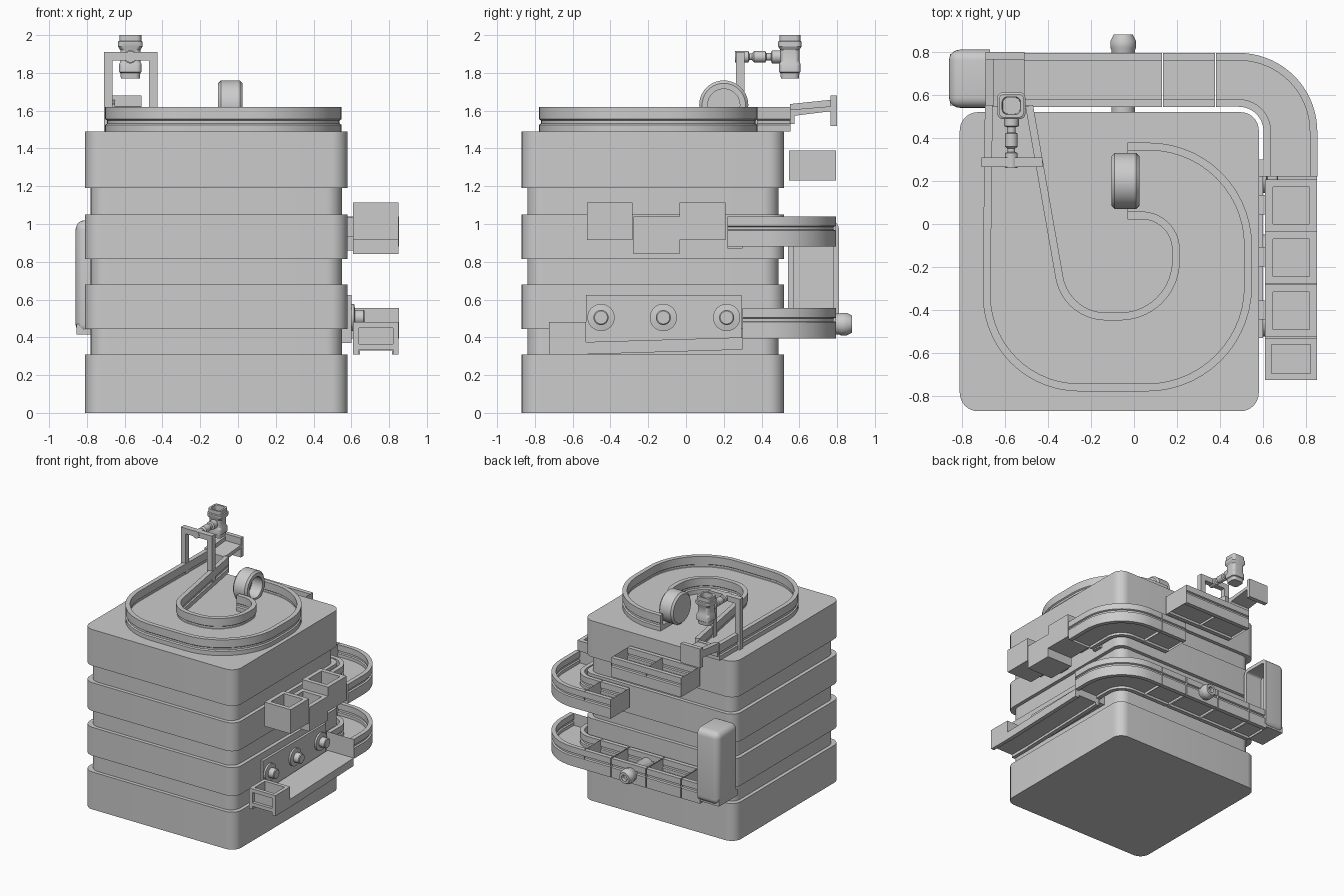
import bpy, bmesh
from math import pi, sin, cos, tan, radians
from mathutils import Vector as V

if "Cube" in bpy.data.objects:
    bpy.data.objects.remove(bpy.data.objects["Cube"])

def finish(name, bm):
    bmesh.ops.recalc_face_normals(bm, faces=bm.faces)
    me = bpy.data.meshes.new(name)
    bm.to_mesh(me)
    bm.free()
    for p in me.polygons:
        p.use_smooth = True
    me.set_sharp_from_angle(angle=radians(30))
    ob = bpy.data.objects.new(name, me)
    bpy.context.collection.objects.link(ob)
    return ob

def loft(name, rings):
    """Skin a list of closed rings and cap both ends."""
    bm = bmesh.new()
    rs = [[bm.verts.new(p) for p in r] for r in rings]
    n = len(rs[0])
    for a, b in zip(rs, rs[1:]):
        for i in range(n):
            bm.faces.new((a[i], a[(i + 1) % n], b[(i + 1) % n], b[i]))
    bm.faces.new(rs[0])
    bm.faces.new(rs[-1])
    bmesh.ops.triangulate(bm, faces=[f for f in bm.faces if len(f.verts) > 8])
    return finish(name, bm)

def rrect(cx, cy, hx, hy, r, z, n=8):
    out = []
    for q, (sx, sy) in enumerate([(1, 1), (-1, 1), (-1, -1), (1, -1)]):
        for i in range(n + 1):
            a = pi / 2 * (q + i / n)
            out.append(V((cx + sx * (hx - r) + r * cos(a), cy + sy * (hy - r) + r * sin(a), z)))
    return out

def lathe(name, c, axis, prof, n=32):
    axis = V(axis)
    u = axis.orthogonal().normalized()
    w = axis.cross(u)
    return loft(name, [[V(c) + axis * t + max(r, .001) * (u * cos(2 * pi * i / n) + w * sin(2 * pi * i / n))
                        for i in range(n)] for r, t in prof])

def cube_bm(lo, hi):
    bm = bmesh.new()
    bmesh.ops.create_cube(bm, size=1)
    lo, hi = V(lo), V(hi)
    for v in bm.verts:
        v.co = V([(lo[k] + hi[k]) / 2 + v.co[k] * (hi[k] - lo[k]) for k in range(3)])
    return bm

def box(name, lo, hi):
    return finish(name, cube_bm(lo, hi))

def hollow(name, lo, hi, holes, wall=.035, rounded=0):
    """Box with recesses: holes is a list of (direction, depth)."""
    bm = cube_bm(lo, hi)
    bm.normal_update()
    if rounded:
        keep = V(holes[0][0])
        es = [e for e in bm.edges if all(f.normal.dot(keep) < .9 for f in e.link_faces)]
        bmesh.ops.bevel(bm, geom=es, offset=rounded, segments=5, profile=.5, affect='EDGES')
        bm.normal_update()
    for d, depth in holes:
        d = V(d)
        f = max((f for f in bm.faces if f.normal.dot(d) > .99), key=lambda f: f.calc_area())
        bmesh.ops.inset_region(bm, faces=[f], thickness=wall, use_even_offset=True)
        g = bmesh.ops.extrude_discrete_faces(bm, faces=[f])['faces'][0]
        for v in g.verts:
            v.co -= d * depth
    return finish(name, bm)

def path(pts, n=14):
    """Polyline with filleted corners; pts = (x, y, z, radius)."""
    out = [V(pts[0][:3])]
    for a, b, c in zip(pts, pts[1:], pts[2:]):
        p, r = V(b[:3]), b[3]
        d1, d2 = (p - V(a[:3])).normalized(), (V(c[:3]) - p).normalized()
        ang = d1.angle(d2)
        t = r * tan(ang / 2)
        m = (d2 - d1).normalized()
        cen = p + m * (r / cos(ang / 2))
        s = p - d1 * t - cen
        e = s.normalized().cross(d1).normalized()
        e = e.cross(s)
        for i in range(n + 1):
            out.append(cen + s * cos(ang * i / n) + e * sin(ang * i / n))
    out.append(V(pts[-1][:3]))
    return out

def sweep(name, pts, prof):
    rings = []
    for i, p in enumerate(pts):
        d1 = (p - pts[i - 1]).normalized() if i else (pts[1] - p).normalized()
        d2 = (pts[i + 1] - p).normalized() if i < len(pts) - 1 else d1
        t = (d1 + d2).normalized()
        s = V((t.y, -t.x, 0)).normalized()
        rings.append([p + s * u + V((0, 0, v)) for u, v in prof])
    return loft(name, rings)

# Main tower with recessed bands
ins = .03
levels = [(0, .31, 0), (.31, .445, ins), (.445, .68, 0), (.68, .815, ins),
          (.815, 1.05, 0), (1.05, 1.19, ins), (1.19, 1.49, 0)]
loft("tower_body", [rrect(-.115, -.175, .695 - i, .695 - i, .085, z) for a, b, i in levels for z in (a, b)])

# Spiral roof track: grooved walls and floor
wall = [(-.018, 0), (-.018, .035), (-.008, .042), (-.008, .058), (-.018, .065), (-.018, .13)]
wall += [(-u, v) for u, v in reversed(wall)]
outer = path([(-.03, .36, 1.49, 0), (.53, .36, 1.49, .46), (.53, -.76, 1.49, .47),
              (-.69, -.76, 1.49, .43), (-.675, .55, 1.49, 0)])
inner = path([(-.03, .04, 1.49, 0), (.195, .04, 1.49, .16), (.195, -.43, 1.49, .26),
              (-.315, -.43, 1.49, .22), (-.487, .55, 1.49, 0)])
sweep("roof_outer_wall", outer, wall)
sweep("roof_inner_wall", inner, wall)
up = V((0, 0, .04))
loft("roof_track_floor", [[a, b, b + up, a + up] for a, b in zip(outer, inner)])

# Roof wheel
lathe("roof_wheel", (-.04, .2, 1.63), (1, 0, 0),
      [(0, -.065), (.115, -.065), (.13, -.05), (.13, .05), (.115, .065), (.085, .065), (.085, -.03), (0, -.03)], 40)

# Channel track cross-section, 0.25 wide and 0.16 high
half = [(-.09, .02), (-.09, 0), (-.125, 0), (-.125, .085), (-.112, .09), (-.112, .105), (-.125, .11),
        (-.125, .16), (-.09, .16), (-.09, .11), (-.1, .105), (-.1, .09), (-.09, .085), (-.09, .06)]
channel = half + [(-u, v) for u, v in reversed(half)]

# Bends at two levels, then straight sections along the back
for label, z, y0, cuts in [("middle", .88, .22, [.38, .13]), ("lower", .395, .3, [.38, .13, -.19, -.51, -.69])]:
    sweep(label + "_bend", path([(.727, y0, z, 0), (.727, .67, z, .24), (.38, .67, z, 0)], 18), channel)
    for i, (a, b) in enumerate(zip(cuts, cuts[1:])):
        sweep(f"{label}_straight_{i}", [V((a - .004, .67, z)), V((b + .004, .67, z))], channel)
for i, (a, b) in enumerate([(.13, -.19), (-.19, -.51)]):
    sweep(f"upper_straight_{i}", [V((a, .67, 1.23)), V((b, .67, 1.23))], channel)

# Landing tray behind the roof chute
box("landing_outer_rail", (-.69, .765, 1.52), (-.51, .8, 1.68))
box("landing_inner_rail", (-.69, .545, 1.53), (-.51, .575, 1.61))
yz = [(.55, 1.57), (.79, 1.6), (.79, 1.625), (.55, 1.605)]
loft("landing_floor", [[V((x, y, z)) for y, z in yz] for x in (-.69, -.51)])
yz = [(.55, 1.57), (.79, 1.6), (.79, 1.66), (.55, 1.635)]
loft("landing_end_wall", [[V((x, y, z)) for y, z in yz] for x in (-.69, -.65)])

# Tipping cup on its frame
for x in (-.71, -.47):
    box("cup_frame_post", (x, .265, 1.49), (x + .045, .31, 1.91))
box("cup_frame_beam", (-.71, .265, 1.865), (-.425, .31, 1.91))
lathe("cup_arm", (-.57, .26, 1.885), (0, 1, 0),
      [(0, 0), (.03, 0), (.03, .07), (.018, .075), (.018, .09), (.03, .1), (.03, .16), (.02, .165),
       (.02, .19), (.035, .195), (.035, .24), (0, .24)], 20)
cup = [(.05, 1.77), (.053, 1.8), (.06, 1.805), (.06, 1.845), (.053, 1.86), (.053, 1.92), (.065, 1.94),
       (.065, 1.965), (.058, 1.97), (.058, 2), (.043, 2), (.04, 1.86)]
loft("tipping_cup", [rrect(-.57, .55, h, h * .95, .025, z, 5) for h, z in cup])

# Vertical return housing, open towards the back track
hollow("return_housing", (-.86, .54, .42), (-.67, .81, 1.02), [((1, 0, 0), .15)], .03, .05)
box("return_foot", (-.855, .55, .415), (-.66, .79, .47))

# Back knob and its stub
lathe("back_knob", (-.05, .52, .47), (0, 1, 0),
      [(0, 0), (.055, 0), (.055, .29), (.06, .3), (.06, .33), (.045, .36), (.025, .36), (.025, .33), (0, .33)])

# Stepped bins on the right side with backing blocks
for i, (y, z) in enumerate([(-.525, .915), (-.278, .84), (-.035, .915)]):
    hollow(f"step_bin_{i}", (.61, y, z), (.85, y + .243, z + .2), [((0, 0, 1), .15)])
    box(f"bin_mount_{i}", (.54, y + .08, z + .02), (.612, y + .17, z + .12))
box("bend_mount", (.54, .22, .87), (.605, .3, 1.04))

# Lower ramp, back plate, three round buttons and end catcher
rail = [(-.085, .02), (-.085, 0), (-.12, 0), (-.12, .065), (.12, .065), (.12, 0), (.085, 0), (.085, .02)]
sweep("lower_ramp", [V((.73, .3, .335)), V((.73, -.535, .31))], rail)
box("button_plate", (.54, -.53, .37), (.6, .295, .625))
for y in (-.45, -.12, .215):
    lathe("side_button", (.59, y, .505), (1, 0, 0),
          [(0, 0), (.072, 0), (.072, .025), (.04, .03), (.04, .075), (.034, .08), (0, .08)])
hollow("end_catcher", (.61, -.725, .335), (.85, -.53, .48), [((0, 0, 1), .1), ((0, -1, 0), .025)], .03)
for x in (.61, .82):
    box("catcher_foot", (x, -.725, .31), (x + .03, -.53, .34))
